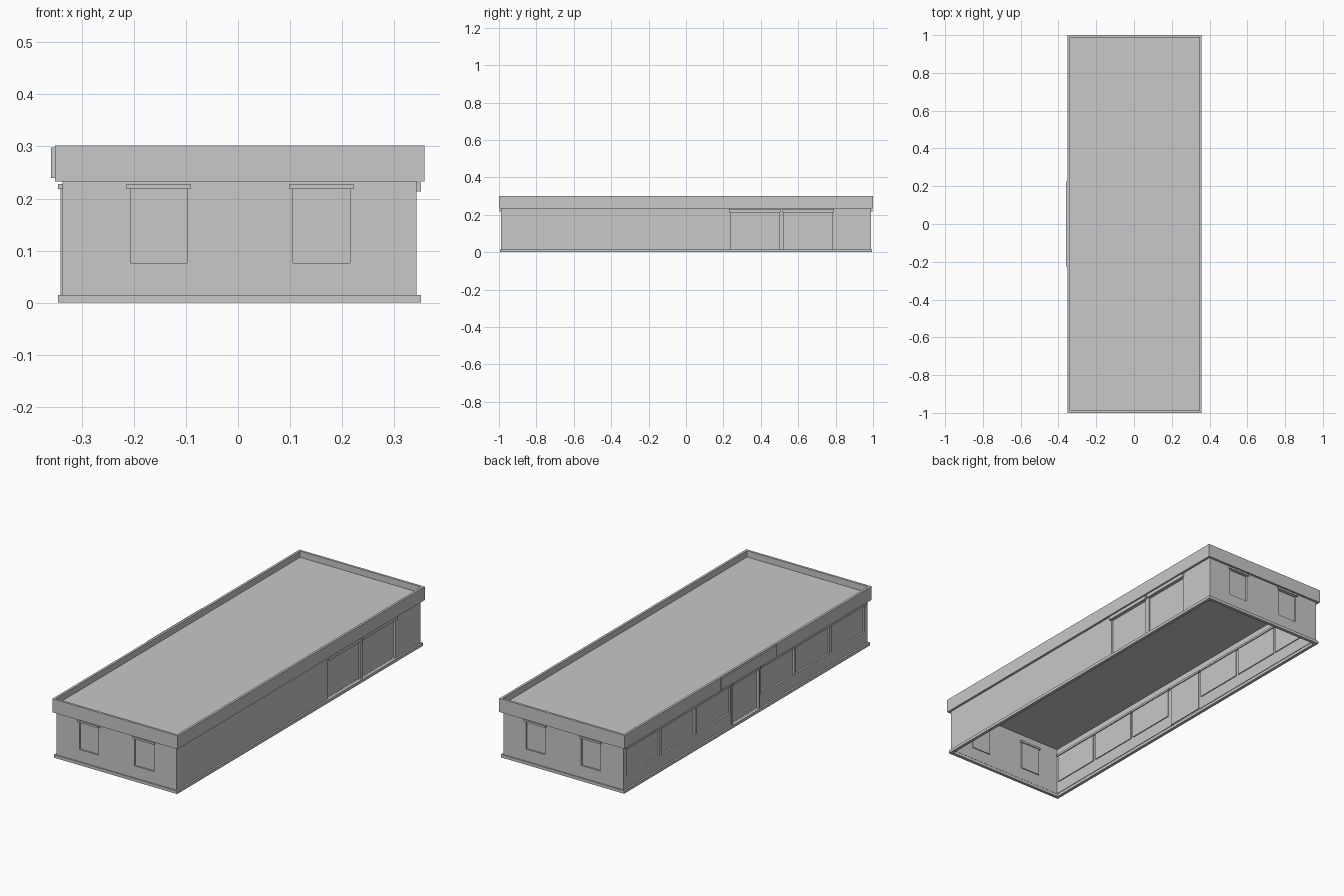
import bpy
import bmesh
from mathutils import Vector

if "Cube" in bpy.data.objects:
    bpy.data.objects.remove(bpy.data.objects["Cube"], do_unlink=True)

grey = bpy.data.materials.new("plain_grey")
grey.use_nodes = True
grey.diffuse_color = (0.58, 0.58, 0.58, 1)
grey.node_tree.nodes["Principled BSDF"].inputs["Base Color"].default_value = grey.diffuse_color

# Outer wall planes and wall layers
X0, X1, Y0, Y1 = -0.337, 0.343, -0.988, 0.988
BASE, EAVE, CEILING, THICK = 0.015, 0.233, 0.264, 0.01
SILL, HEAD = 0.076, 0.218


def boxes(name, spans):
    """One object made of axis-aligned boxes given as (x, y, z) ranges."""
    bm = bmesh.new()
    for span in spans:
        lo, hi = (Vector(c) for c in zip(*span))
        geo = bmesh.ops.create_cube(bm, size=1)
        for v in geo["verts"]:
            v.co = Vector(((lo[i] + hi[i]) / 2 + v.co[i] * (hi[i] - lo[i])) for i in range(3))
    mesh = bpy.data.meshes.new(name)
    bm.to_mesh(mesh)
    bm.free()
    mesh.materials.append(grey)
    obj = bpy.data.objects.new(name, mesh)
    bpy.context.collection.objects.link(obj)
    return obj


def ring(name, x0, x1, y0, y1, z0, z1, width):
    z = (z0, z1)
    inner = (y0 + width, y1 - width)
    boxes(name, [((x0, x1), (y0, inner[0]), z), ((x0, x1), (inner[1], y1), z),
                 ((x0, x0 + width), inner, z), ((x1 - width, x1), inner, z)])


def wall(side, axis, plane, out, start, end, openings):
    """Wall with recessed panels; openings are (from, to, bottom, top, header height)."""
    def span(along, depth, z):
        across = tuple(sorted(plane + out * d for d in depth))
        return (across, along, z) if axis == "x" else (along, across, z)

    solid, panes, heads = [], [], []
    full, cursor = (-THICK, 0), start
    for a, b, low, high, tall in openings:
        solid.append(span((cursor, a), full, (BASE, CEILING)))
        solid.append(span((a, b), full, (high, CEILING)))
        if low > BASE:
            solid.append(span((a, b), full, (BASE, low)))
        panes.append(span((a, b), (-THICK - 0.005, -THICK + 0.001), (low, high)))
        heads.append(span((a - 0.007, b + 0.007), (-THICK - 0.01, 0.009), (high, high + tall)))
        cursor = b
    solid.append(span((cursor, end), full, (BASE, CEILING)))
    boxes(side + "_wall", solid)
    boxes(side + "_panels", panes)
    boxes(side + "_headers", heads)


# Foundation kerb, thin roof and parapet
ring("foundation_kerb", -0.346, 0.352, -0.995, 0.995, 0, BASE, 0.016)
boxes("roof_panel", [((-0.345, 0.35), (-0.99, 0.99), (CEILING, 0.27))])
ring("parapet", -0.352, 0.358, -1, 1, EAVE, 0.302, 0.012)

# End walls with two windows each
ends = [(-0.207, -0.098, SILL, HEAD, 0.01), (0.106, 0.215, SILL, HEAD, 0.01)]
wall("front", "y", Y0, -1, X0, X1, ends)
wall("back", "y", Y1, 1, X0, X1, ends)

# Left wall with two large doors
doors = [(0.237, 0.498, BASE, 0.213, 0.018), (0.522, 0.783, BASE, 0.213, 0.018)]
wall("left", "x", X1, 1, Y0 + THICK, Y1 - THICK, doors)

# Right wall with three windows on each side of an entrance
half = [(0.125, 0.395), (0.41, 0.68), (0.695, 0.963)]
windows = [(-b, -a) for a, b in reversed(half)] + half
row = [(a, b, SILL, HEAD, 0.01) for a, b in windows]
row.insert(3, (-0.103, 0.107, BASE, HEAD, 0.01))
wall("right", "x", X0, -1, Y0 + THICK, Y1 - THICK, row)

# Entrance frame and blank board on the parapet
frame = (X0 - 0.004, X0)
boxes("entrance_frame", [(frame, (y, y + 0.01), (BASE, HEAD)) for y in (-0.113, 0.107)])
boxes("fascia_board", [((-0.359, -0.351), (-0.225, 0.225), (0.239, 0.298))])
